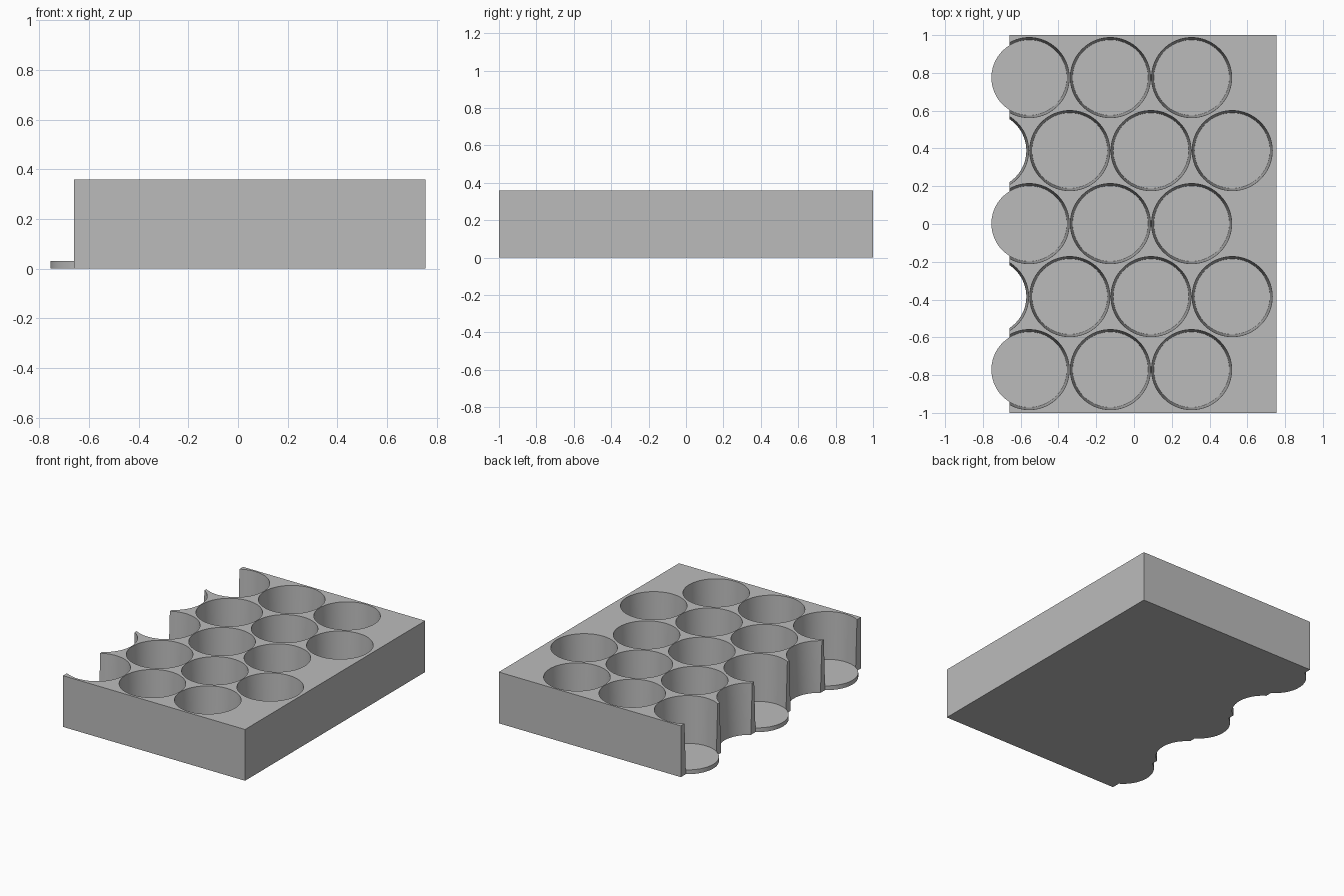
import bpy
import bmesh
import math
from mathutils import Matrix

if "Cube" in bpy.data.objects:
    bpy.data.objects.remove(bpy.data.objects["Cube"], do_unlink=True)

LEFT, RIGHT, HEIGHT, FLOOR = -0.66, 0.755, 0.36, 0.03
R_RIM, R_FLOOR, SIDES = 0.212, 0.20, 72
PITCH, ROW_STEP, FIRST_X, MID_Y = 0.43, 0.3865, -0.555, 0.002


def make_object(name, bm):
    bmesh.ops.recalc_face_normals(bm, faces=bm.faces)
    mesh = bpy.data.meshes.new(name)
    bm.to_mesh(mesh)
    bm.free()
    obj = bpy.data.objects.new(name, mesh)
    bpy.context.collection.objects.link(obj)
    return obj


def add_round(bm, x, y, rings):
    """Closed turned solid from (z, radius) rings, bottom to top."""
    loops = []
    for z, r in rings:
        angles = [2 * math.pi * i / SIDES for i in range(SIDES)]
        loops.append([bm.verts.new((x + r * math.cos(a), y + r * math.sin(a), z))
                      for a in angles])
    for low, high in zip(loops, loops[1:]):
        for i in range(SIDES):
            j = (i + 1) % SIDES
            bm.faces.new((low[i], low[j], high[j], high[i]))
    bm.faces.new(loops[0][::-1])
    bm.faces.new(loops[-1])


def apply_boolean(target, tool, operation):
    mod = target.modifiers.new(operation, 'BOOLEAN')
    mod.operation = operation
    mod.solver = 'EXACT'
    mod.object = tool
    bpy.context.view_layer.objects.active = target
    bpy.ops.object.modifier_apply(modifier=mod.name)
    bpy.data.objects.remove(tool, do_unlink=True)


# Solid tray block
bm = bmesh.new()
size = Matrix.Diagonal((RIGHT - LEFT, 2, HEIGHT, 1))
place = Matrix.Translation(((LEFT + RIGHT) / 2, 0, HEIGHT / 2))
bmesh.ops.create_cube(bm, size=1, matrix=place @ size)
tray = make_object("tray", bm)

# Staggered rows: closed pockets, protruding floors, and open side notches
floors, pockets = bmesh.new(), bmesh.new()
top = HEIGHT + 0.02
r_top = R_FLOOR + (R_RIM - R_FLOOR) * (top - FLOOR) / (HEIGHT - FLOOR)
for row in range(-2, 3):
    y = MID_Y + row * ROW_STEP
    shifted = row % 2
    x0 = FIRST_X + shifted * PITCH / 2
    for column in range(3):
        add_round(pockets, x0 + column * PITCH, y, [(FLOOR, R_FLOOR), (top, r_top)])
    if shifted:
        add_round(pockets, x0 - PITCH, y,
                  [(-0.02, R_FLOOR), (FLOOR, R_FLOOR), (top, r_top)])
    else:
        add_round(floors, x0, y, [(0, R_FLOOR), (FLOOR * 2, R_FLOOR)])

apply_boolean(tray, make_object("pocket_floors", floors), 'UNION')
apply_boolean(tray, make_object("pocket_cutters", pockets), 'DIFFERENCE')

# Plain grey finish
grey = bpy.data.materials.new("grey")
grey.use_nodes = True
colour = (0.5, 0.5, 0.5, 1)
grey.diffuse_color = colour
grey.node_tree.nodes["Principled BSDF"].inputs["Base Color"].default_value = colour
tray.data.materials.clear()
tray.data.materials.append(grey)
for face in tray.data.polygons:
    face.material_index = 0

bpy.ops.object.select_all(action='DESELECT')
tray.select_set(True)
bpy.context.view_layer.objects.active = tray
bpy.ops.object.shade_smooth_by_angle(angle=math.radians(30))
